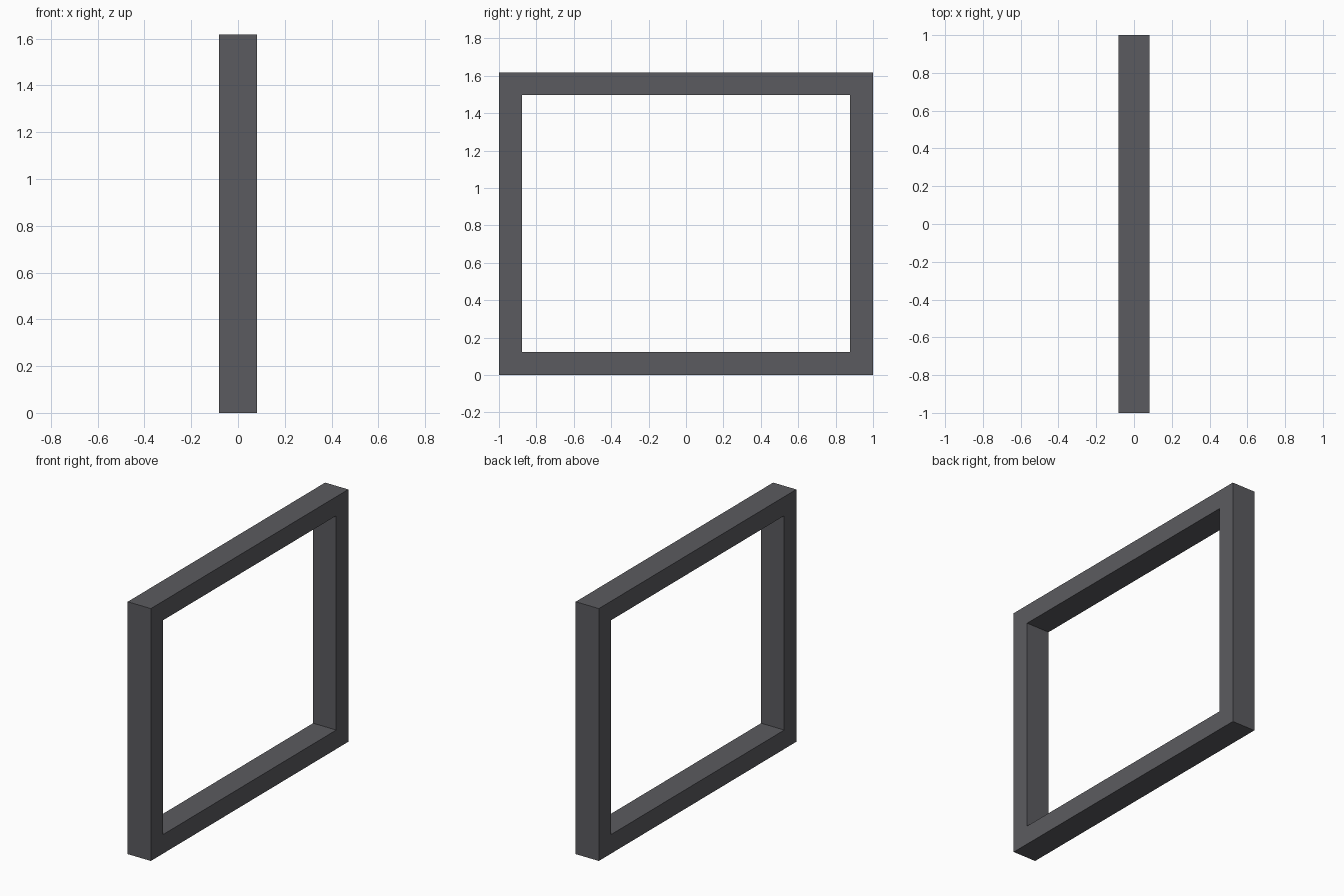
import bpy
import bmesh

if "Cube" in bpy.data.objects:
    bpy.data.objects.remove(bpy.data.objects["Cube"])

HALF_DEPTH, HALF_WIDTH, HEIGHT, BORDER = 0.082, 1.0, 1.618, 0.122


def rectangle(bm, x, inset):
    """Four corners of an upright rectangle, inset from the outer edge."""
    y, low, high = HALF_WIDTH - inset, inset, HEIGHT - inset
    return [bm.verts.new((x, a, b))
            for a, b in ((-y, low), (y, low), (y, high), (-y, high))]


# Rectangular frame: outer and inner loops on both sides, bridged into a ring
bm = bmesh.new()
loops = [rectangle(bm, HALF_DEPTH, 0), rectangle(bm, HALF_DEPTH, BORDER),
         rectangle(bm, -HALF_DEPTH, BORDER), rectangle(bm, -HALF_DEPTH, 0)]
for i in range(4):
    a, b = loops[i], loops[(i + 1) % 4]
    for j in range(4):
        k = (j + 1) % 4
        bm.faces.new((a[j], a[k], b[k], b[j]))
bmesh.ops.recalc_face_normals(bm, faces=bm.faces[:])
mesh = bpy.data.meshes.new("window_frame")
bm.to_mesh(mesh)
bm.free()
frame = bpy.data.objects.new("window_frame", mesh)
bpy.context.collection.objects.link(frame)

# Dark grey finish
finish = bpy.data.materials.new("dark_grey")
finish.diffuse_color = (0.105, 0.105, 0.115, 1)
finish.use_nodes = True
finish.node_tree.nodes["Principled BSDF"].inputs["Base Color"].default_value = finish.diffuse_color
mesh.materials.append(finish)
